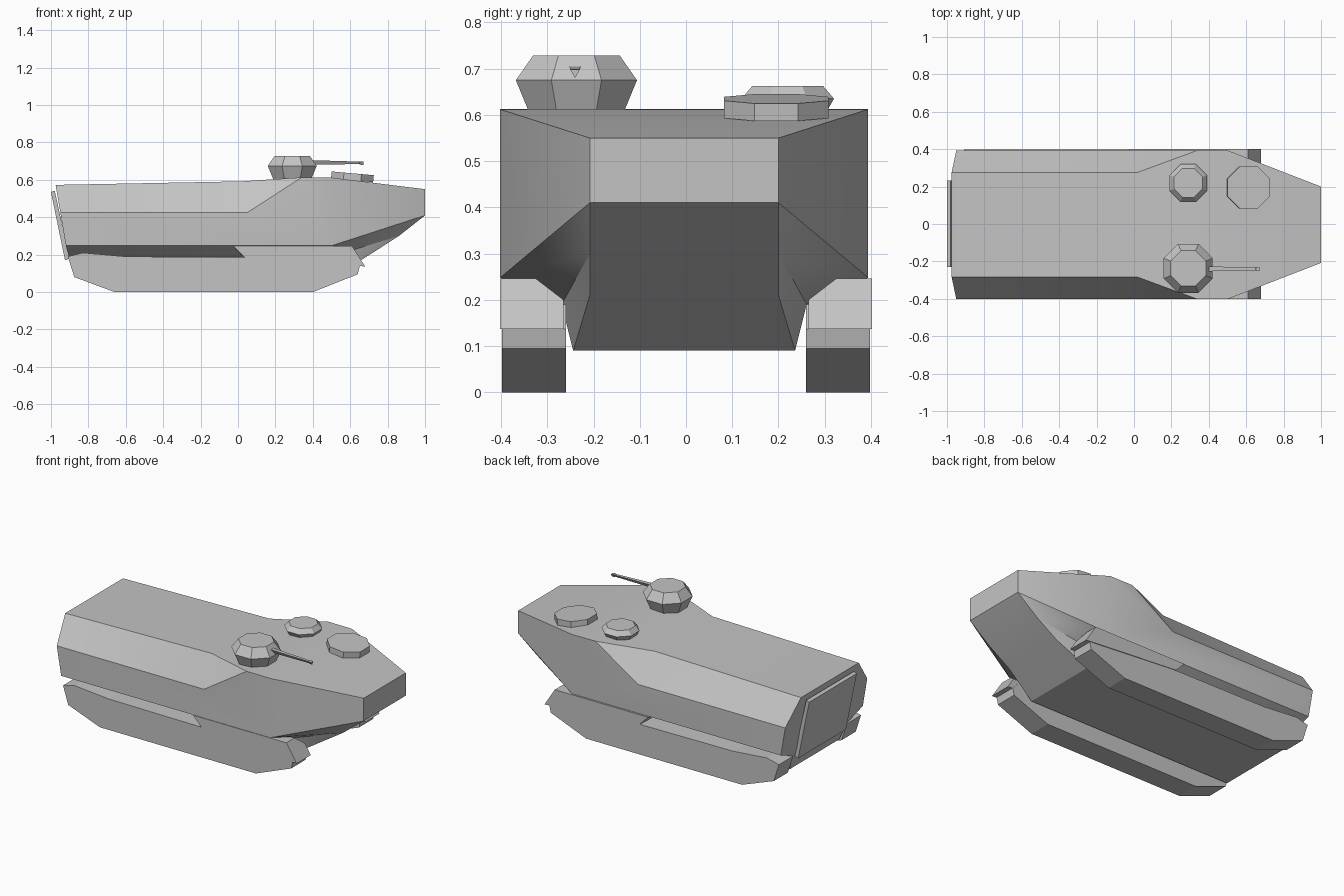
import bpy, bmesh, math
from mathutils import Matrix, Vector

cube = bpy.data.objects.get("Cube")
if cube:
    bpy.data.objects.remove(cube)

paint = bpy.data.materials.new("hull grey")
paint.use_nodes = True
GREY = (0.55, 0.55, 0.55, 1)
paint.diffuse_color = GREY
paint.node_tree.nodes["Principled BSDF"].inputs["Base Color"].default_value = GREY


def loft(name, rings, smooth=False):
    """Skin matching closed rings of points and cap both ends with strips."""
    bm = bmesh.new()
    rows = [[bm.verts.new(p) for p in ring] for ring in rings]
    n = len(rows[0])
    for a, b in zip(rows, rows[1:]):
        for i in range(n):
            j = (i + 1) % n
            # keep the split of twisted panels the same on both halves
            if i < n // 2:
                tris = (a[i], b[i], b[j]), (a[i], b[j], a[j])
            else:
                tris = (a[i], b[i], a[j]), (b[i], b[j], a[j])
            for tri in tris:
                bm.faces.new(tri)
    for row in (rows[0], rows[-1]):
        for i in range((n - 1) // 2):
            corners = (row[i], row[i + 1], row[n - 2 - i], row[n - 1 - i])
            bm.faces.new(list(dict.fromkeys(corners)))
    bmesh.ops.remove_doubles(bm, verts=bm.verts, dist=0.0005)
    bmesh.ops.dissolve_limit(bm, angle_limit=0.01, verts=bm.verts, edges=bm.edges)
    bmesh.ops.recalc_face_normals(bm, faces=bm.faces)
    mesh = bpy.data.meshes.new(name)
    bm.to_mesh(mesh)
    bm.free()
    mesh.materials.append(paint)
    obj = bpy.data.objects.new(name, mesh)
    bpy.context.collection.objects.link(obj)
    if smooth:
        bpy.ops.object.select_all(action='DESELECT')
        obj.select_set(True)
        bpy.context.view_layer.objects.active = obj
        bpy.ops.object.shade_smooth_by_angle(angle=math.radians(30))
    return obj


def side_profile(name, profile, y0, y1):
    """Extrude an (x, z) outline between two y positions."""
    return loft(name, [[(x, y, z) for x, z in profile] for y in (y0, y1)])


def octagon_stack(name, x, y, levels, tilt=0):
    """Stack of flat-sided octagons given as (z, half width across flats)."""
    rings = []
    for z, half in levels:
        r = half / math.cos(math.pi / 8)
        rings.append([(r * math.cos((k + 0.5) * math.pi / 4),
                       r * math.sin((k + 0.5) * math.pi / 4), z) for k in range(8)])
    obj = loft(name, rings)
    obj.data.transform(Matrix.Translation((x, y, 0)))
    if tilt:
        pivot = Matrix.Translation((x, y, levels[0][0]))
        obj.data.transform(pivot @ Matrix.Rotation(tilt, 4, 'Y') @ pivot.inverted())
    return obj


# Hull: deck edge, shoulder, sponson edge, sponson root, belly
half_sections = [
    [(-.975, .28, .573), (-.95, .398, .425), (-.92, .398, .248), (-.905, .265, .19), (-.87, .24, .09)],
    [(.02, .28, .592), (.05, .398, .425), (.05, .398, .248), (.05, .265, .19), (.05, .24, .09)],
    [(.34, .398, .613), (.34, .398, .613), (.34, .398, .248), (.34, .265, .19), (.34, .24, .09)],
    [(.5, .398, .612), (.5, .398, .612), (.5, .398, .248), (.5, .265, .19), (.53, .24, .09)],
    [(1, .204, .55), (1, .204, .55), (1, .204, .41), (.86, .204, .3), (.72, .204, .21)],
]
hull_rings = [half + [(x, -y, z) for x, y, z in reversed(half)] for half in half_sections]
hull = loft("hull", hull_rings, smooth=True)
hull.data.transform(Matrix.Translation((0, -.004, 0)))

# Rear loading ramp
side_profile("rear_ramp", [(-1, .535), (-.98, .542), (-.9, .18), (-.925, .17)], -.23, .233)

# Tracks and front fenders
track = [(-.91, .19), (-.875, .08), (-.66, 0), (.4, 0), (.64, .095),
         (.65, .137), (.6, .19), (.03, .185), (-.6, .19), (-.83, .21)]
fender_rear = [(-.025, .402, .246), (-.01, .325, .246), (.02, .265, .2), (.03, .265, .185), (.035, .402, .185)]
fender_front = [(.61, .402, .246), (.61, .325, .246), (.64, .265, .2), (.68, .265, .137), (.68, .402, .137)]
for label, s in (("left", 1), ("right", -1)):
    side_profile(label + "_track", track, s * .26, s * .398)
    loft(label + "_fender", [[(x, s * y, z) for x, y, z in ring]
                             for ring in (fender_rear, fender_front)])

# Gun turret, crew cupola and front hatch
octagon_stack("gun_turret", .29, -.237, [(.6, .1), (.675, .131), (.728, .094)])
octagon_stack("crew_cupola", .29, .22, [(.6, .08), (.635, .1), (.662, .077)])
octagon_stack("front_hatch", .61, .195, [(.597, .113), (.635, .113)], tilt=.09)

# Gun barrel: slim three-sided taper with a thicker muzzle
barrel = []
for x, z, r in ((.36, .698, .016), (.65, .693, .009), (.652, .693, .012), (.672, .692, .012)):
    barrel.append([(x, -.24 + r * math.cos(a), z + r * math.sin(a))
                   for a in (math.radians(-90 + 120 * k) for k in range(3))])
loft("gun_barrel", barrel)
